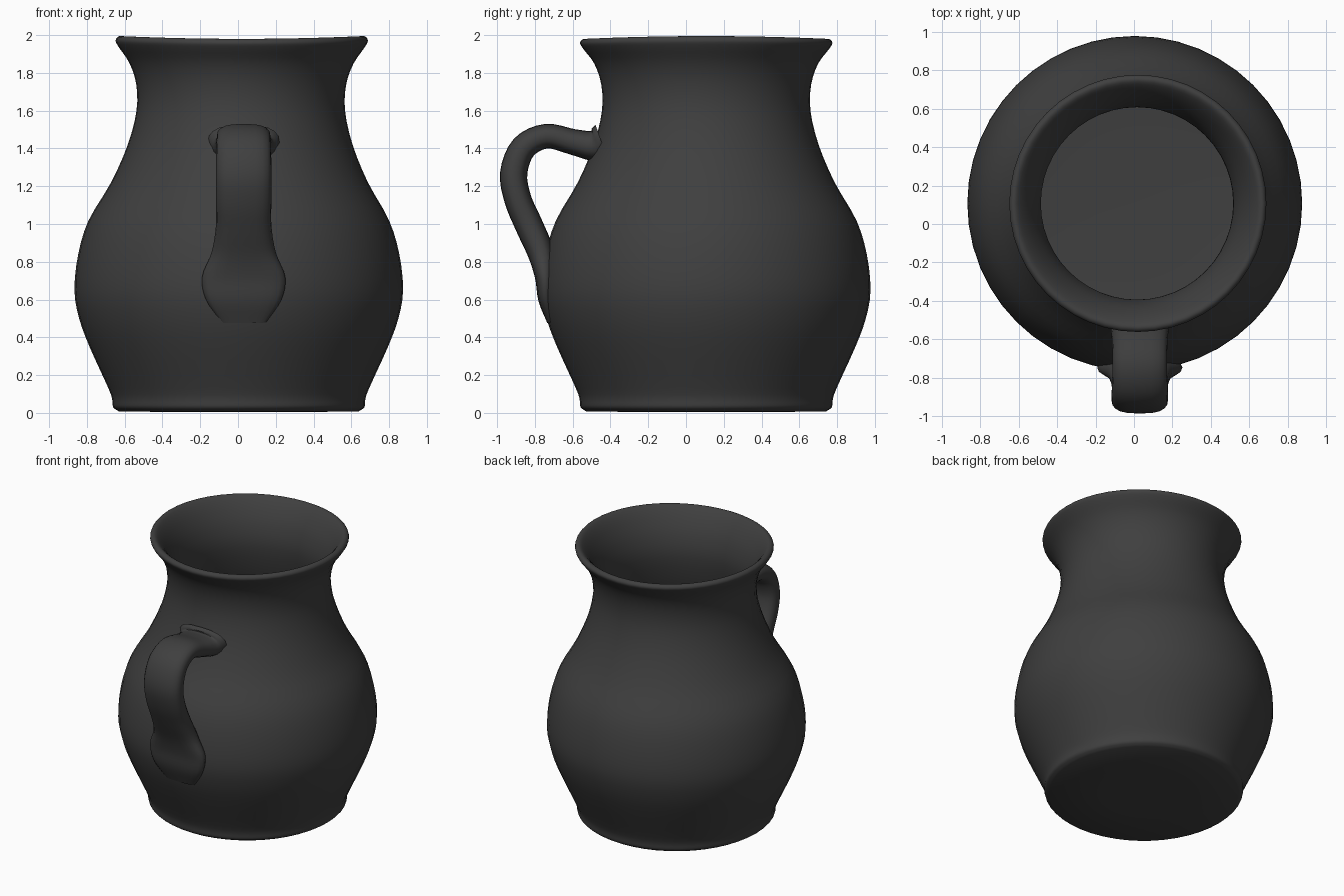
import bpy, bmesh, math
from mathutils import Vector

if "Cube" in bpy.data.objects:
    bpy.data.objects.remove(bpy.data.objects["Cube"])

CY = 0.107  # body axis, offset back to balance the handle


def smooth(points, steps):
    """Catmull-Rom curve through the given tuples."""
    p = [Vector(q) for q in points]
    p = [2 * p[0] - p[1]] + p + [2 * p[-1] - p[-2]]
    out = []
    for i in range(1, len(p) - 2):
        a, b, c, d = p[i - 1:i + 3]
        for s in range(steps):
            t = s / steps
            out.append(0.5 * (2 * b + (c - a) * t + (2 * a - 5 * b + 4 * c - d) * t * t
                              + (3 * b - a - 3 * c + d) * t ** 3))
    return out + [p[-2]]


def loft(name, rings, mat):
    """Skin a list of closed rings and cap both ends."""
    bm = bmesh.new()
    vs = [[bm.verts.new(c) for c in ring] for ring in rings]
    n = len(rings[0])
    for a, b in zip(vs, vs[1:]):
        for i in range(n):
            j = (i + 1) % n
            bm.faces.new((a[i], a[j], b[j], b[i]))
    bm.faces.new(vs[0][::-1])
    bm.faces.new(vs[-1])
    bmesh.ops.recalc_face_normals(bm, faces=bm.faces)
    mesh = bpy.data.meshes.new(name)
    bm.to_mesh(mesh)
    bm.free()
    mesh.materials.append(mat)
    ob = bpy.data.objects.new(name, mesh)
    bpy.context.collection.objects.link(ob)
    bpy.ops.object.select_all(action='DESELECT')
    ob.select_set(True)
    bpy.context.view_layer.objects.active = ob
    bpy.ops.object.shade_smooth_by_angle(angle=math.radians(50))
    return ob


clay = bpy.data.materials.new("dark_clay")
clay.diffuse_color = (0.05, 0.05, 0.05, 1)
clay.use_nodes = True
clay.node_tree.nodes["Principled BSDF"].inputs["Base Color"].default_value = clay.diffuse_color

# Jug body: outer wall from foot to lip, then down the inner wall to the floor
outer = [(0.635, 0.008), (0.665, 0.03), (0.67, 0.07), (0.69, 0.13), (0.79, 0.35),
         (0.845, 0.5), (0.87, 0.65), (0.85, 0.84), (0.795, 1.02), (0.68, 1.22),
         (0.595, 1.42), (0.552, 1.6), (0.556, 1.74), (0.593, 1.85), (0.65, 1.93),
         (0.668, 1.965), (0.65, 1.987)]
inner = [(0.62, 1.975), (0.57, 1.91), (0.52, 1.8), (0.5, 1.65), (0.545, 1.42),
         (0.63, 1.22), (0.745, 1.02), (0.815, 0.65), (0.735, 0.35), (0.61, 0.11),
         (0.5, 0.06), (0.05, 0.05)]
SEG = 48
rings = []
for r, z in [(0.3, 0.004)] + [tuple(v) for v in smooth(outer + inner, 3)]:
    cx = 0.004 + 0.016 * min(1, max(0, (z - 1.0) / 0.9))
    ring = []
    for k in range(SEG):
        a = 2 * math.pi * k / SEG
        # slight hand-thrown waviness of the lip
        dz = 0.008 * math.cos(2 * a) * max(0, (z - 1.85) / 0.15)
        ring.append((cx + r * math.cos(a), CY + r * math.sin(a), z + dz))
    rings.append(ring)
loft("jug_body", rings, clay)

# Handle: path of (y, z, half thickness, half width), flaring into the wall
path = [(-0.445, 1.43, 0.10, 0.19), (-0.50, 1.415, 0.08, 0.16), (-0.60, 1.435, 0.068, 0.145),
        (-0.74, 1.465, 0.065, 0.142), (-0.86, 1.405, 0.069, 0.145),
        (-0.912, 1.27, 0.072, 0.147), (-0.89, 1.13, 0.072, 0.147),
        (-0.83, 0.99, 0.074, 0.147), (-0.77, 0.85, 0.07, 0.17),
        (-0.748, 0.72, 0.052, 0.22), (-0.742, 0.6, 0.04, 0.2), (-0.715, 0.48, 0.02, 0.12)]
pts = smooth(path, 4)
rings = []
for i, p in enumerate(pts):
    q0, q1 = pts[max(0, i - 1)], pts[min(len(pts) - 1, i + 1)]
    ty, tz = q1[0] - q0[0], q1[1] - q0[1]
    m = math.hypot(ty, tz)
    ny, nz = -tz / m, ty / m
    ring = []
    for k in range(20):
        a = 2 * math.pi * k / 20
        c, s = math.cos(a), math.sin(a)
        u = math.copysign(abs(c) ** 0.7, c) * p[3]   # rounded strap section
        v = math.copysign(abs(s) ** 0.8, s) * p[2]
        ring.append((0.03 + u, p[0] + ny * v, p[1] + nz * v))
    rings.append(ring)
loft("handle", rings, clay)
